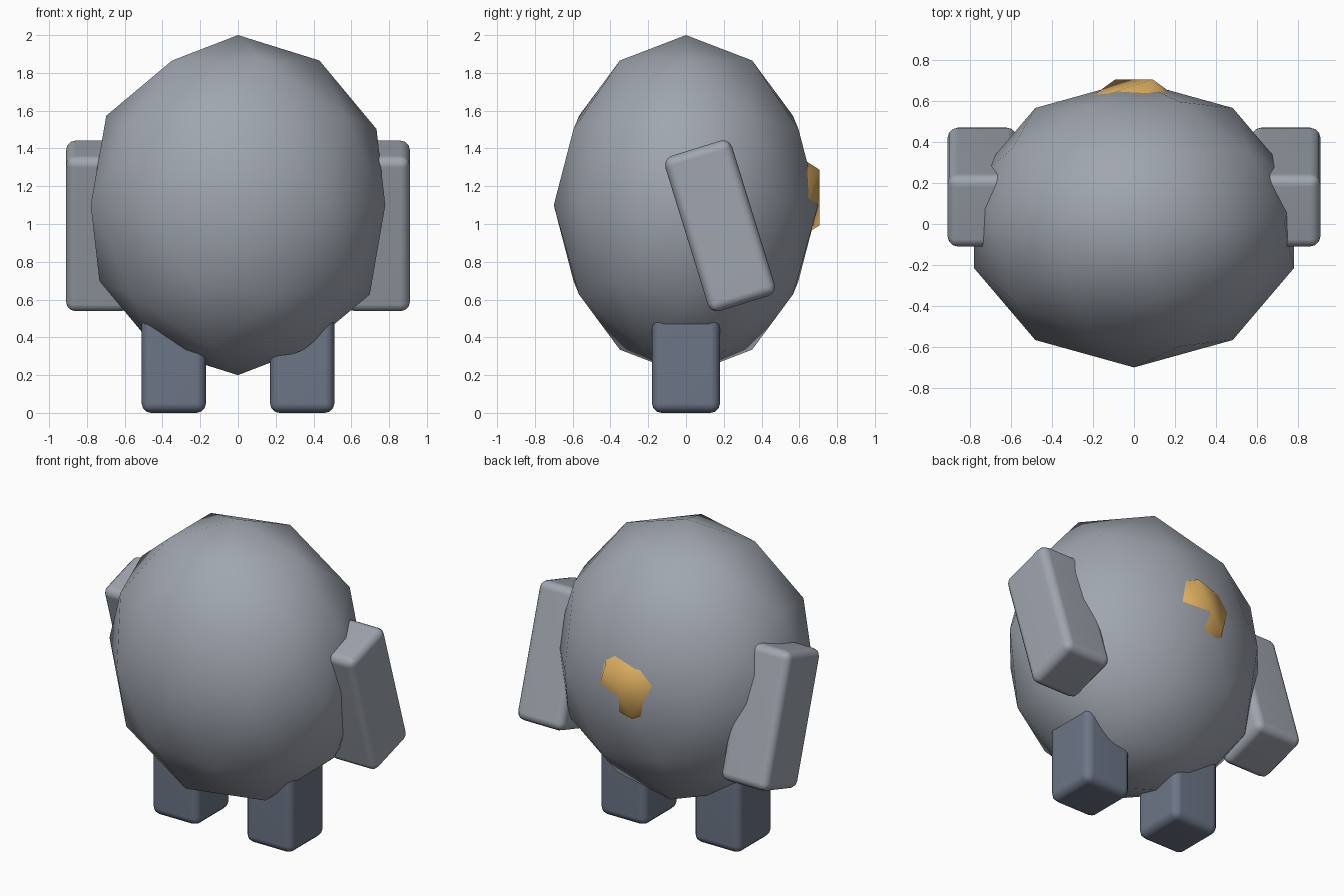
import bpy

cube = bpy.data.objects.get("Cube")
if cube:
    bpy.data.objects.remove(cube, do_unlink=True)


def make_material(name, rgb):
    mat = bpy.data.materials.new(name)
    mat.use_nodes = True
    color = (*rgb, 1.0)
    mat.diffuse_color = color
    bsdf = mat.node_tree.nodes["Principled BSDF"]
    bsdf.inputs["Base Color"].default_value = color
    bsdf.inputs["Roughness"].default_value = 0.7
    return mat


def finish(obj, name, mat):
    obj.name = name
    obj.data.name = name
    obj.data.materials.append(mat)
    bpy.ops.object.shade_smooth()
    return obj


def ball(name, mat, detail, center, radii):
    """Low-poly icosphere stretched to the given radii."""
    bpy.ops.mesh.primitive_ico_sphere_add(subdivisions=detail, radius=1, location=center)
    obj = bpy.context.object
    obj.scale = radii
    bpy.ops.object.transform_apply(location=False, rotation=False, scale=True)
    return finish(obj, name, mat)


def rounded_box(name, mat, center, size, tilt=0.0):
    """Box with soft edges, tilted about the x axis."""
    bpy.ops.mesh.primitive_cube_add(size=1, location=center, rotation=(tilt, 0, 0))
    obj = bpy.context.object
    obj.scale = size
    bpy.ops.object.transform_apply(location=False, rotation=False, scale=True)
    bevel = obj.modifiers.new("soft_edges", "BEVEL")
    bevel.width = 0.05
    bevel.segments = 3
    obj.modifiers.new("flat_sides", "WEIGHTED_NORMAL")
    return finish(obj, name, mat)


gray = make_material("stone_gray", (0.35, 0.38, 0.43))
slate = make_material("dark_slate", (0.15, 0.18, 0.24))
amber = make_material("amber", (0.75, 0.44, 0.12))

# Faceted egg-shaped body, and the amber lump that breaks through its back
ball("body", gray, 2, (0, 0, 1.1), (0.82, 0.70, 0.90))
ball("back_lump", amber, 1, (0, 0.425, 1.14), (0.33, 0.33, 0.33))

# Arms swung backwards, and legs sunk into the body
for side, sign in (("left", 1), ("right", -1)):
    rounded_box(side + "_arm", gray, (sign * 0.74, 0.18, 0.99), (0.34, 0.37, 0.86), tilt=0.3)
    rounded_box(side + "_leg", slate, (sign * 0.34, 0, 0.26), (0.34, 0.36, 0.52))
